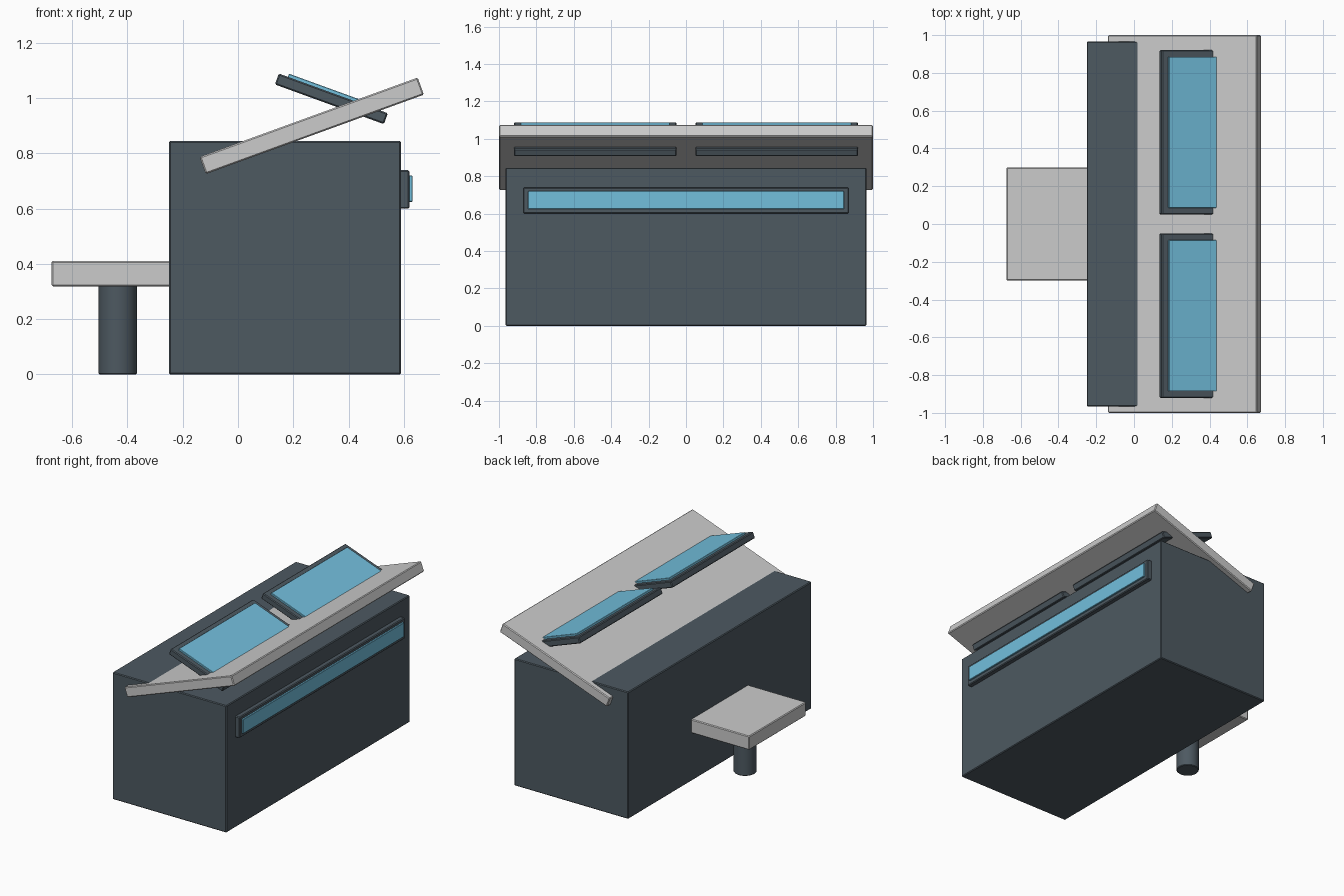
import bpy
from math import radians

if "Cube" in bpy.data.objects:
    bpy.data.objects.remove(bpy.data.objects["Cube"])


def material(name, rgb):
    m = bpy.data.materials.new(name)
    m.diffuse_color = (*rgb, 1)
    m.use_nodes = True
    m.node_tree.nodes["Principled BSDF"].inputs["Base Color"].default_value = m.diffuse_color
    return m


DARK = material("dark_slate", (0.075, 0.1, 0.12))
BLUE = material("screen_blue", (0.17, 0.52, 0.72))


def finish(ob, name, mat, bevel):
    ob.name = name
    if mat:
        ob.data.materials.append(mat)
    if bevel:
        b = ob.modifiers.new("edge", 'BEVEL')
        b.width, b.segments = bevel, 1
        b.limit_method, b.angle_limit = 'ANGLE', radians(40)
    return ob


def box(name, centre, size, mat=None, tilt=0, bevel=0.005):
    bpy.ops.mesh.primitive_cube_add(size=1, location=centre)
    ob = bpy.context.object
    ob.scale = size
    bpy.ops.object.transform_apply(location=False, rotation=False, scale=True)
    ob.rotation_euler.y = radians(tilt)
    return finish(ob, name, mat, bevel)


# Cabinet and sloping top slab
box("cabinet", (0.17, 0, 0.4225), (0.84, 1.93, 0.845), DARK)
box("sloping_top", (0.267, 0, 0.9), (0.84, 2.0, 0.066), tilt=-20)

# Pair of screens sunk into the slab, tilted the other way
for side, y in (("left", -0.485), ("right", 0.485)):
    frame = box(side + "_screen_frame", (0.338, y, 0.9975),
                (0.42, 0.87, 0.042), DARK, tilt=20)
    glass = box(side + "_screen_glass", (0, 0, 0.022),
                (0.35, 0.80, 0.022), BLUE, bevel=0.002)
    glass.parent = frame

# Light strip on the outer face
box("strip_frame", (0.6, 0, 0.67), (0.04, 1.74, 0.14), DARK)
box("strip_light", (0.62, 0, 0.6725), (0.022, 1.69, 0.095), BLUE, bevel=0.002)

# Seat and its post
box("seat", (-0.435, 0, 0.365), (0.48, 0.6, 0.092))
bpy.ops.mesh.primitive_cylinder_add(vertices=16, radius=0.07, depth=0.33,
                                    location=(-0.435, 0, 0.165))
finish(bpy.context.object, "seat_post", DARK, 0.004)
bpy.ops.object.shade_smooth_by_angle(angle=radians(30))
